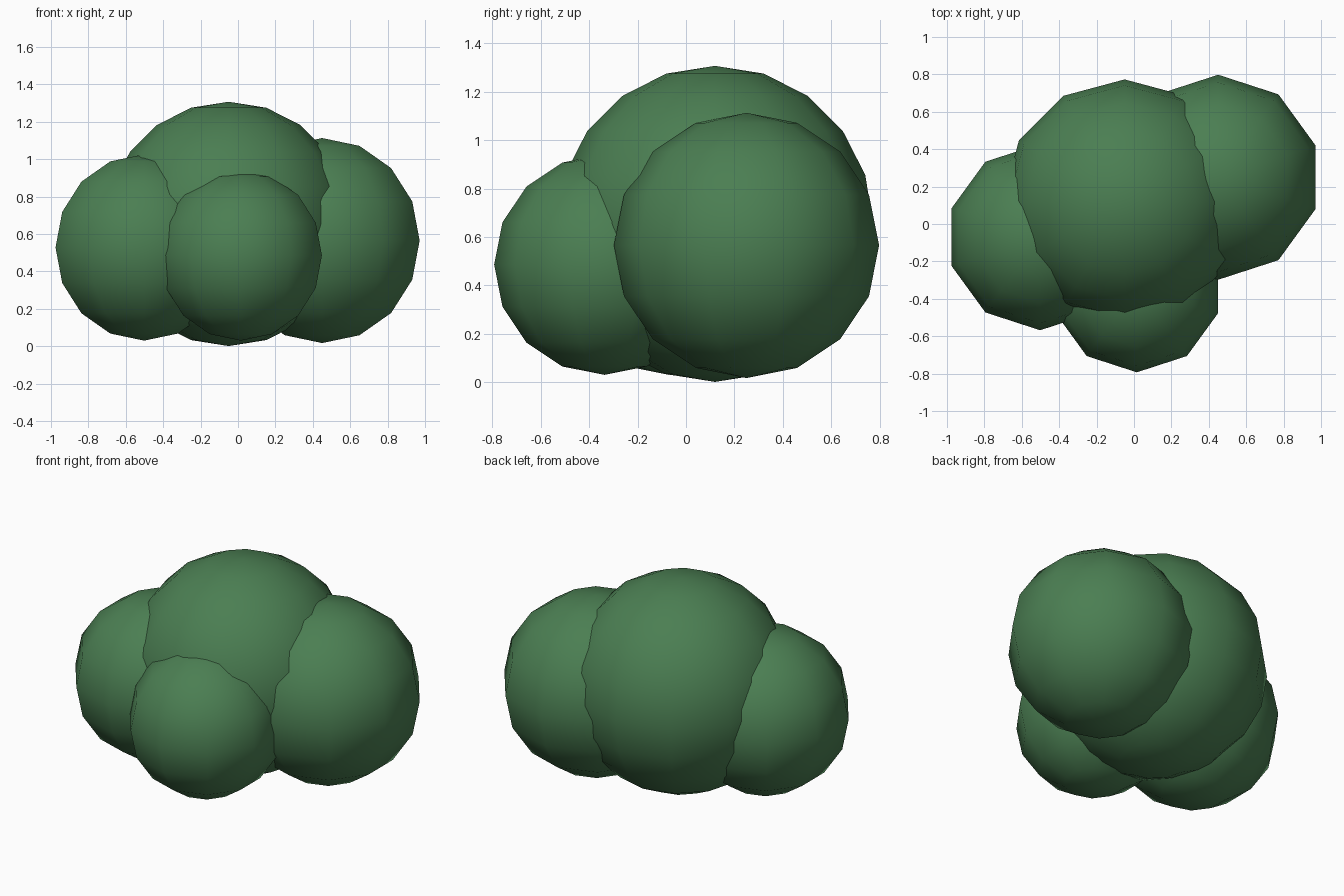
import bpy

if "Cube" in bpy.data.objects:
    bpy.data.objects.remove(bpy.data.objects["Cube"])

leaf = bpy.data.materials.new("leaf_green")
leaf.diffuse_color = (0.07, 0.21, 0.085, 1)
leaf.use_nodes = True
leaf.node_tree.nodes["Principled BSDF"].inputs["Base Color"].default_value = leaf.diffuse_color


def clump(name, loc, radius, segments, rings):
    """One rounded, low-poly foliage clump with smooth shading."""
    bpy.ops.mesh.primitive_uv_sphere_add(
        segments=segments, ring_count=rings, radius=radius, location=loc)
    ob = bpy.context.object
    ob.name = name
    ob.data.materials.append(leaf)
    bpy.ops.object.shade_smooth()


# Large central clump, finer than the rest
clump("main_foliage", (-0.05, 0.12, 0.654), 0.653, 12, 10)
# Smaller clumps around it
clump("right_foliage", (0.45, 0.25, 0.565), 0.548, 10, 8)
clump("left_foliage", (-0.502, -0.07, 0.528), 0.498, 10, 8)
clump("front_foliage", (0.015, -0.337, 0.486), 0.456, 10, 8)
